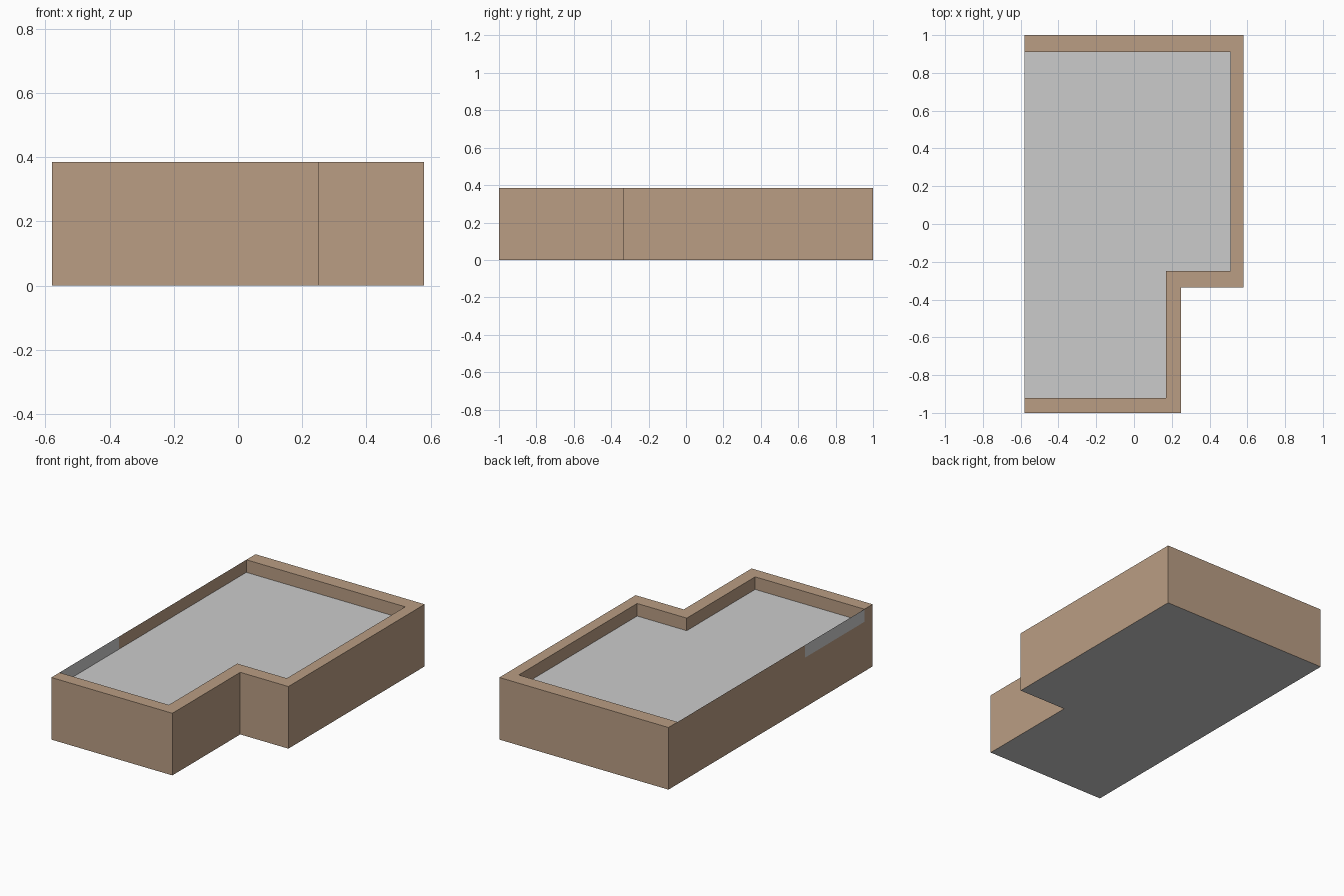
import bpy

if "Cube" in bpy.data.objects:
    bpy.data.objects.remove(bpy.data.objects["Cube"])

X, TOP, ROOF = 0.58, 0.385, 0.307
OUTER = [(-X, 1), (X, 1), (X, -0.335), (0.25, -0.335), (0.25, -1), (-X, -1)]
INNER = [(-X, 0.91), (0.51, 0.91), (0.51, -0.25), (0.17, -0.25), (0.17, -0.92), (-X, -0.92)]

brown = bpy.data.materials.new("tan_wall")
brown.diffuse_color = (0.49, 0.34, 0.23, 1)
brown.use_nodes = True
brown.node_tree.nodes["Principled BSDF"].inputs["Base Color"].default_value = brown.diffuse_color


def make(name, verts, faces, mat=None):
    mesh = bpy.data.meshes.new(name)
    mesh.from_pydata(verts, [], faces)
    if mat:
        mesh.materials.append(mat)
    obj = bpy.data.objects.new(name, mesh)
    bpy.context.collection.objects.link(obj)
    return obj


def plate(name, outline, z, up):
    pts = [(x, y, z) for x, y in outline]
    make(name, pts[::-1] if up else pts, [tuple(range(len(pts)))])


def left_panels(name, rects, mat=None):
    verts, faces = [], []
    for y0, y1, z0, z1 in rects:
        n = len(verts)
        verts += [(-X, y1, z0), (-X, y0, z0), (-X, y0, z1), (-X, y1, z1)]
        faces.append((n, n + 1, n + 2, n + 3))
    make(name, verts, faces, mat)


# Outer walls, parapet cap and inner parapet faces, open on the left
rows = [(OUTER, 0), (OUTER, TOP), (INNER, TOP), (INNER, ROOF)]
n = len(OUTER)
verts = [(x, y, z) for path, z in rows for x, y in path]
faces = [(r * n + i, (r + 1) * n + i, (r + 1) * n + i + 1, r * n + i + 1)
         for r in range(3) for i in range(n - 1)]
make("walls_and_parapet", verts, faces, brown)

# Left wall, rising as a thin sheet beside the roof
left_panels("left_wall", [(-1, 1, 0, ROOF), (-1, -0.92, ROOF, TOP),
                          (-0.335, 1, ROOF, TOP)], brown)
# Grey section of the thin sheet
left_panels("left_grey_panel", [(-0.92, -0.335, ROOF, TOP)])

# Sunken roof and underside
plate("roof", INNER, ROOF, True)
plate("base", OUTER, 0, False)
